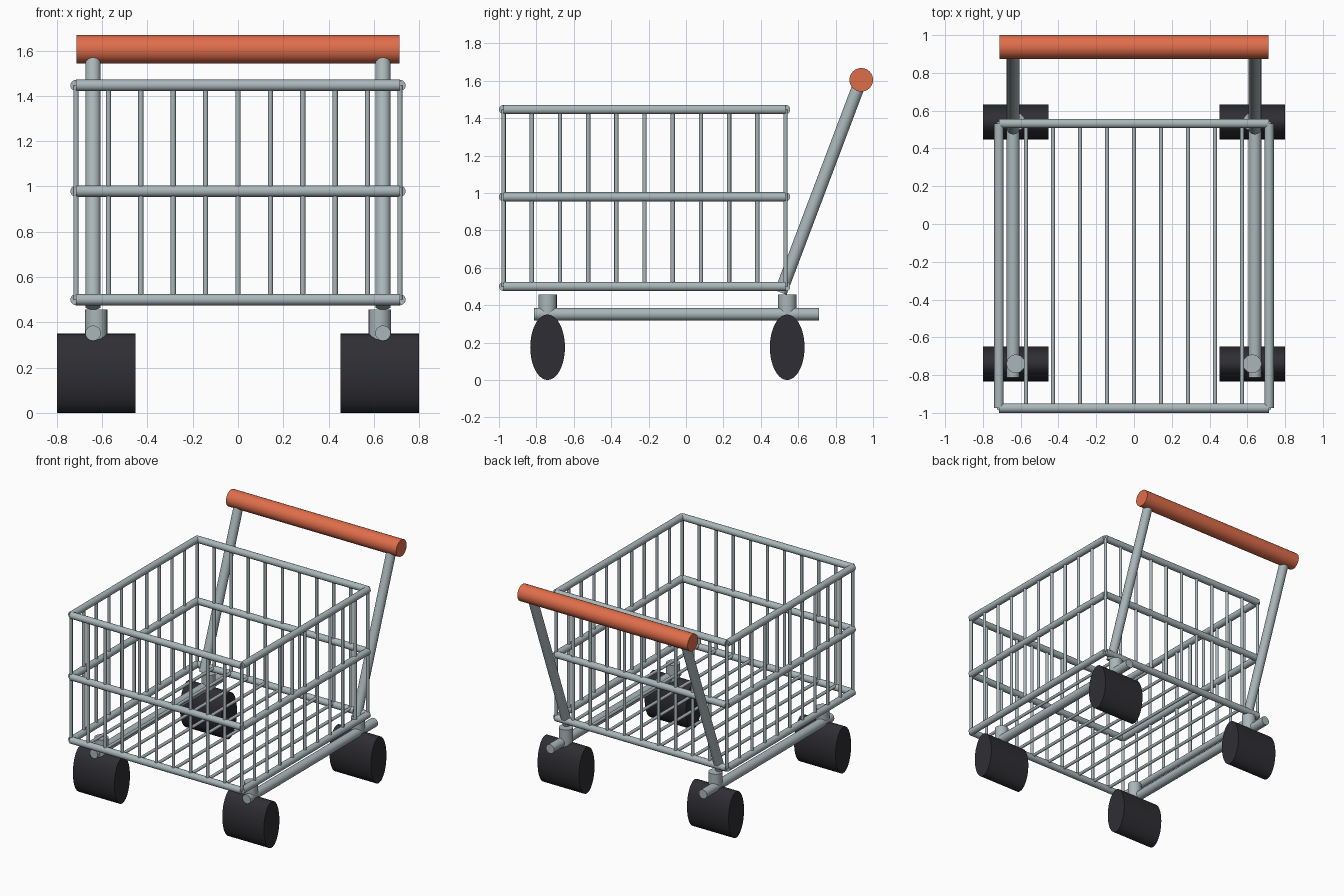
import bpy, bmesh, math
from mathutils import Vector, Matrix

if "Cube" in bpy.data.objects:
    bpy.data.objects.remove(bpy.data.objects["Cube"])


def material(name, rgb):
    m = bpy.data.materials.new(name)
    m.diffuse_color = (*rgb, 1)
    m.use_nodes = True
    m.node_tree.nodes["Principled BSDF"].inputs["Base Color"].default_value = m.diffuse_color
    return m


STEEL = material("steel grey", (0.40, 0.47, 0.49))
ORANGE = material("handle orange", (0.74, 0.155, 0.07))
RUBBER = material("rubber black", (0.028, 0.028, 0.034))


def rods(name, segments, radius, mat, sides=20, scale=(1, 1, 1), centre=(0, 0, 0)):
    """One object made of capped cylinders running between point pairs."""
    bm = bmesh.new()
    for a, b in segments:
        a, b = Vector(a), Vector(b)
        d = b - a
        rot = d.to_track_quat('Z', 'Y').to_matrix().to_4x4()
        bmesh.ops.create_cone(bm, cap_ends=True, segments=sides, radius1=radius,
                              radius2=radius, depth=d.length,
                              matrix=Matrix.Translation((a + b) / 2) @ rot)
    bmesh.ops.scale(bm, vec=scale, verts=bm.verts)
    bmesh.ops.translate(bm, vec=centre, verts=bm.verts)
    me = bpy.data.meshes.new(name)
    bm.to_mesh(me)
    bm.free()
    me.materials.append(mat)
    ob = bpy.data.objects.new(name, me)
    bpy.context.collection.objects.link(ob)
    bpy.ops.object.select_all(action='DESELECT')
    ob.select_set(True)
    bpy.context.view_layer.objects.active = ob
    bpy.ops.object.shade_smooth_by_angle(angle=math.radians(40))
    return ob


X, Y0, Y1 = 0.715, -0.975, 0.532      # basket half width, front, back
Z0, Z1, Z2 = 0.50, 0.979, 1.446       # bottom, middle and top rails
N = 10
xs = [-X + 2 * X * i / N for i in range(N + 1)]
ys = [Y0 + (Y1 - Y0) * i / N for i in range(N + 1)]

# basket rails
for label, z in (("bottom", Z0), ("middle", Z1), ("top", Z2)):
    rods(label + "_rail", [((-X, Y0, z), (X, Y0, z)), ((-X, Y1, z), (X, Y1, z)),
                           ((-X, Y0, z), (-X, Y1, z)), ((X, Y0, z), (X, Y1, z))],
         0.025, STEEL)

# upright wires and floor wires
rods("front_back_wires", [((x, y, Z0), (x, y, Z2)) for x in xs for y in (Y0, Y1)],
     0.0115, STEEL, 12)
rods("side_wires", [((x, y, Z0), (x, y, Z2)) for x in (-X, X) for y in ys[1:-1]],
     0.0115, STEEL, 12)
rods("floor_wires", [((x, Y0, Z0 + 0.01), (x, Y1, Z0 + 0.01)) for x in xs[1:-1]],
     0.0115, STEEL, 12)

# chassis bars and slanted handle posts
rods("chassis_bars", [((s * 0.64, -0.812, 0.352), (s * 0.64, 0.712, 0.352))
                      for s in (-1, 1)], 0.034, STEEL)
rods("handle_posts", [((s * 0.64, 0.506, 0.468), (s * 0.64, 0.935, 1.604))
                      for s in (-1, 1)], 0.034, STEEL)

# push handle
rods("push_handle", [((-0.713, 0.937, 1.605), (0.713, 0.937, 1.605))],
     0.063, ORANGE, 32)

# wheels (oval rollers) with their stems
for s, side in ((-1, "left"), (1, "right")):
    for y, end in ((-0.74, "front"), (0.541, "rear")):
        x = s * 0.626
        rods(f"{end}_{side}_stem", [((x, y, 0.30), (x, y, 0.456))], 0.049, STEEL, 24)
        rods(f"{end}_{side}_wheel", [((-0.174, 0, 0), (0.174, 0, 0))], 0.175, RUBBER, 40,
             scale=(1, 0.53, 1), centre=(x, y, 0.175))
